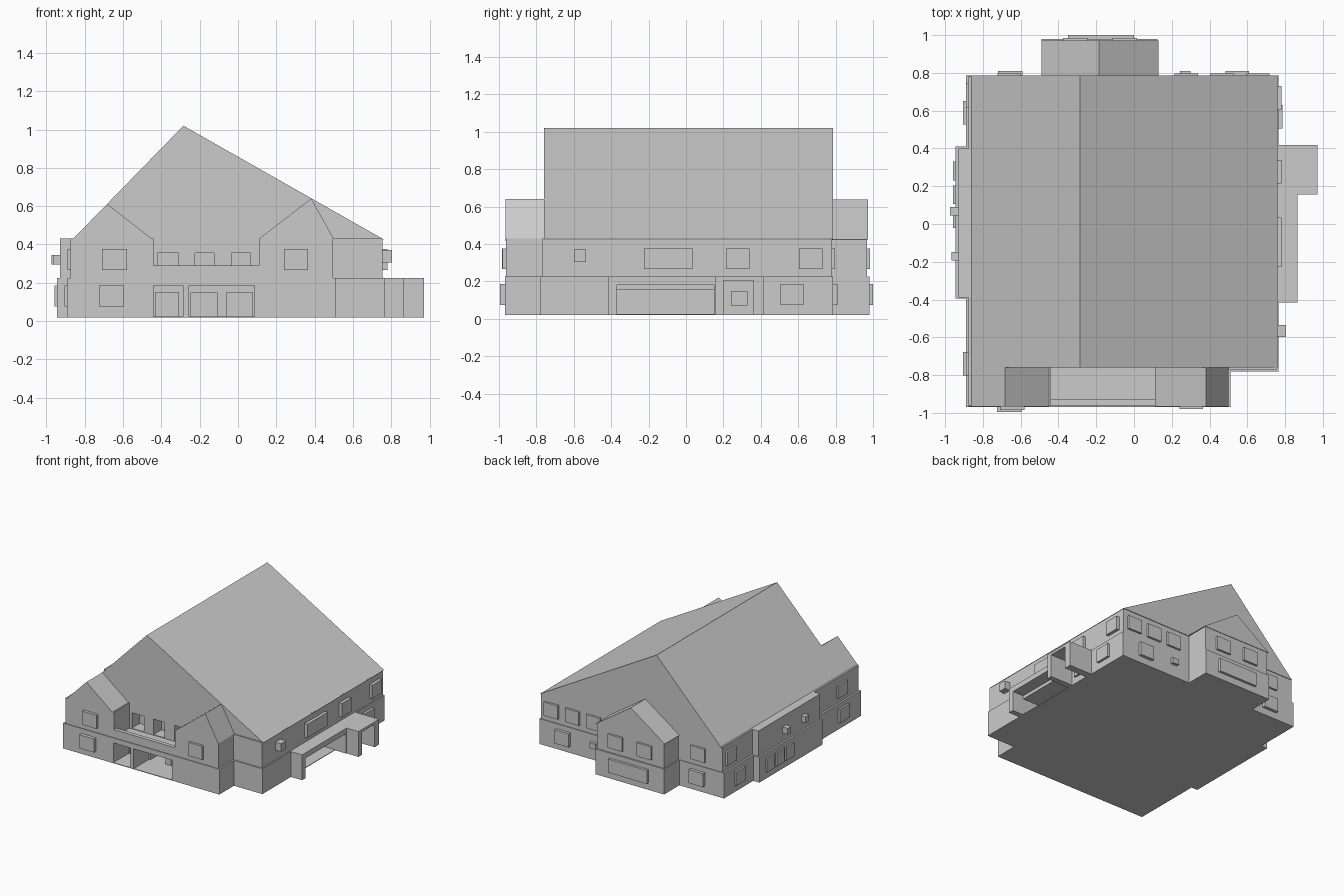
import bpy, bmesh

if "Cube" in bpy.data.objects:
    bpy.data.objects.remove(bpy.data.objects["Cube"])


def extrude(name, pts, vec):
    """Closed planar outline extruded along vec."""
    bm = bmesh.new()
    f = bm.faces.new([bm.verts.new(p) for p in pts])
    r = bmesh.ops.extrude_face_region(bm, geom=[f])
    vs = [g for g in r["geom"] if isinstance(g, bmesh.types.BMVert)]
    bmesh.ops.translate(bm, verts=vs, vec=vec)
    if not any(g.is_valid and g is f for g in bm.faces):
        bm.faces.new([v for v in bm.verts][:len(pts)])
    bmesh.ops.recalc_face_normals(bm, faces=bm.faces[:])
    me = bpy.data.meshes.new(name)
    bm.to_mesh(me)
    bm.free()
    ob = bpy.data.objects.new(name, me)
    bpy.context.collection.objects.link(ob)
    return ob


def plan(name, xy, z0, z1):
    return extrude(name, [(x, y, z0) for x, y in xy], (0, 0, z1 - z0))


def gable(name, xz, y0, y1):
    return extrude(name, [(x, y0, z) for x, z in xz], (0, y1 - y0, 0))


def box(name, x0, x1, y0, y1, z0, z1):
    return plan(name, [(x0, y0), (x1, y0), (x1, y1), (x0, y1)], z0, z1)


def cut(ob, *bounds):
    c = box("cutter", *bounds)
    c.hide_render = True
    m = ob.modifiers.new("cut", "BOOLEAN")
    m.operation, m.solver, m.object = "DIFFERENCE", "EXACT", c
    bpy.context.view_layer.objects.active = ob
    bpy.ops.object.modifier_apply(modifier="cut")
    bpy.data.objects.remove(c)


# Ground storey
lower = plan("ground_storey", [
    (-.89, -.968), (.51, -.968), (.51, -.78), (.765, -.78), (.765, .785),
    (.125, .785), (.125, .98), (-.49, .98), (-.49, .785), (-.89, .785),
    (-.89, .41), (-.945, .41), (-.945, -.395), (-.89, -.395)], .02, .225)

# Upper storey with balcony notch
upper = plan("upper_storey", [
    (-.875, -.962), (-.44, -.962), (-.44, -.76), (.11, -.76), (.11, -.962),
    (.497, -.962), (.497, -.77), (.755, -.77), (.755, .78), (.12, .78),
    (.12, .968), (-.48, .968), (-.48, .78), (-.875, .78), (-.875, .4),
    (-.93, .4), (-.93, -.39), (-.875, -.39)], .225, .43)

# Entrance porch, its doorways, and the garage opening
cut(lower, -.44, .085, -1.1, -.77, .025, .185)
for x0, x1 in ((-.43, -.31), (-.245, -.11), (-.06, .075)):
    cut(lower, x0, x1, -.8, -.65, .025, .15)
cut(lower, .6, .9, -.37, .15, .025, .155)
box("entrance_pier", -.288, -.257, -.968, -.77, .02, .19)

# Balcony doorways and parapet
for x0, x1 in ((-.42, -.31), (-.225, -.125), (-.035, .065)):
    cut(upper, x0, x1, -.8, -.66, .23, .355)
box("balcony_parapet", -.44, .11, -.962, -.93, .225, .29)

# Roofs
gable("main_roof", [(-.875, .415), (.76, .427), (-.285, 1.02)], -.76, .785)
gable("front_left_roof", [(-.875, .415), (-.45, .43), (-.683, .612)], -.966, -.755)
gable("front_right_roof", [(.11, .43), (.5, .43), (.382, .64)], -.966, -.755)
gable("back_wing_roof", [(-.49, .425), (.13, .425), (-.185, .638)], .6, .972)

# Carport and side porch
carport = box("carport", .76, .865, -.415, .16, .02, .225)
cut(carport, .7, 1, -.37, .15, 0, .182)
porch = box("side_porch", .76, .972, .155, .418, .02, .225)
cut(porch, .768, 1.1, .2, .36, .0, .205)
box("side_door", .76, .785, .24, .33, .07, .15)

# Projecting windows: (centre along wall, width, z0, z1, outer face)
UP, LOW = (.267, .377), (.075, .185)
front = [(-.66, .13, *LOW, -.995), (-.645, .13, *UP, -.985), (.303, .125, *UP, -.98)]
back = [(x, .125, *UP, .797) for x in (.655, .466, .277, -.66)]
back += [(.547, .125, *LOW, .81), (.272, .055, .12, .165, .81), (-.655, .13, *LOW, .81),
         (-.05, .13, *UP, .985), (-.31, .13, *UP, .985), (-.175, .35, *LOW, 1.0)]
right = [(-.567, .065, .305, .37, .805), (-.095, .26, *UP, .78),
         (.277, .125, *UP, .78), (.667, .125, *UP, .78), (.567, .125, *LOW, .785)]
left = [(y, .125, *UP, -.89) for y in (.68, -.74)]
left += [(y, .125, *LOW, -.905) for y in (.59, -.74)]
left += [(y, .1, *LOW, -.958) for y in (.28, .155, .03)]
left += [(.068, .045, .295, .345, -.975), (-.172, .045, .295, .345, -.967)]

for side, items in (("front", front), ("back", back), ("right", right), ("left", left)):
    sign = 1 if side in ("back", "right") else -1
    for c, w, z0, z1, face in items:
        a, b = sorted((face, face - sign * .055))
        s = (c - w / 2, c + w / 2)
        if side in ("front", "back"):
            box(side + "_window", *s, a, b, z0, z1)
        else:
            box(side + "_window", a, b, *s, z0, z1)
